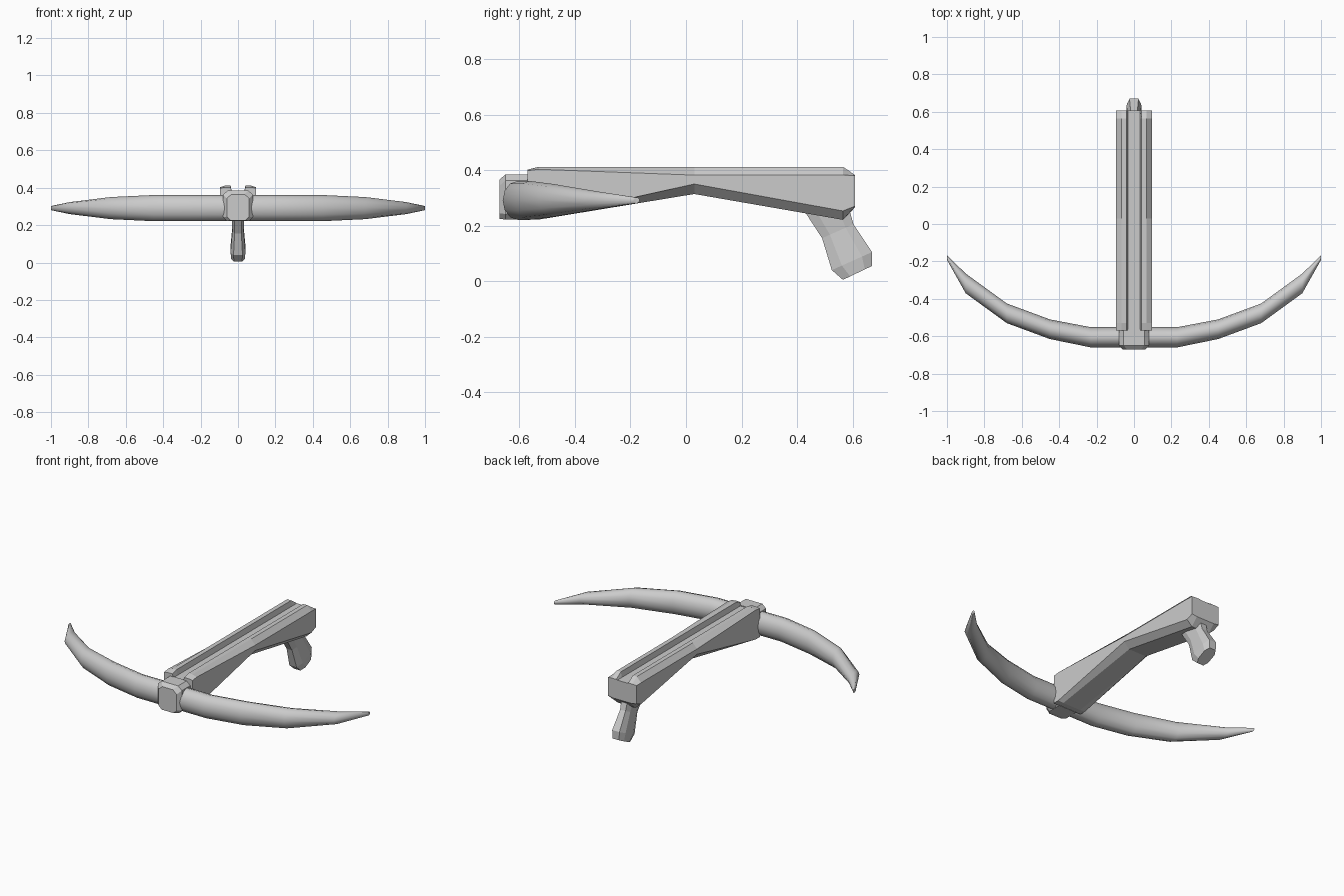
import bpy, bmesh, math

if "Cube" in bpy.data.objects:
    bpy.data.objects.remove(bpy.data.objects["Cube"])


def loft(name, rings):
    """Skin a list of equal-length point rings and cap both ends."""
    bm = bmesh.new()
    vs = [[bm.verts.new(p) for p in r] for r in rings]
    n = len(vs[0])
    for a, b in zip(vs, vs[1:]):
        for i in range(n):
            j = (i + 1) % n
            bm.faces.new((a[i], a[j], b[j], b[i]))
    bm.faces.new(vs[0])
    bm.faces.new(vs[-1])
    bmesh.ops.recalc_face_normals(bm, faces=bm.faces)
    me = bpy.data.meshes.new(name)
    bm.to_mesh(me)
    bm.free()
    ob = bpy.data.objects.new(name, me)
    bpy.context.collection.objects.link(ob)
    return ob


def mirror_ring(half, y):
    """Closed ring at depth y from a right-hand half profile (x, z)."""
    return [(x, y, z) for x, z in half] + [(-x, y, z) for x, z in reversed(half)]


# Bow limbs: x, outer y, inner y, half height
half_bow = [(0, -0.66, -0.55, 0.07), (0.23, -0.66, -0.552, 0.07),
            (0.45, -0.615, -0.51, 0.07), (0.68, -0.53, -0.425, 0.059),
            (0.9, -0.37, -0.265, 0.032), (1.0, -0.192, -0.167, 0.011)]
stations = [(-x, a, b, h) for x, a, b, h in reversed(half_bow[1:])] + half_bow
rings = []
for x, a, b, h in stations:
    ring = []
    for i in range(12):
        t = math.tau * i / 12
        ring.append((x, (a + b) / 2 + (b - a) / 2 * math.cos(t), 0.291 + h * math.sin(t)))
    rings.append(ring)
bow = loft("bow", rings)
bpy.context.view_layer.objects.active = bow
bow.select_set(True)
bpy.ops.object.shade_smooth_by_angle(angle=math.radians(50))

# Grooved stock: y, rail top, outer shoulder, lower side edge, bottom
rings = []
for y, top, shoulder, low, bottom in [
        (-0.57, 0.402, 0.398, 0.225, 0.224),
        (-0.53, 0.412, 0.403, 0.226, 0.222),
        (0.03, 0.412, 0.382, 0.35, 0.314),
        (0.565, 0.412, 0.382, 0.253, 0.221),
        (0.608, 0.383, 0.381, 0.27, 0.265)]:
    half = [(0.06, bottom), (0.095, low), (0.095, shoulder),
            (0.067, top), (0.04, top), (0.033, 0.38)]
    rings.append(mirror_ring(half, y))
loft("stock", rings)

# Nose block clamping the bow: y, half width, bottom, top
rings = []
for y, w, bottom, top in [(-0.672, 0.06, 0.225, 0.365), (-0.65, 0.08, 0.222, 0.385),
                          (-0.565, 0.08, 0.222, 0.385)]:
    half = [(w - 0.02, bottom), (w, bottom + 0.02), (w, top - 0.022), (w - 0.025, top)]
    rings.append(mirror_ring(half, y))
loft("nose_block", rings)

# Angled grip: front (y, z), back (y, z), half width
rings = []
for (fy, fz), (by, bz), w in [((0.415, 0.27), (0.582, 0.28), 0.036),
                              ((0.49, 0.155), (0.603, 0.205), 0.03),
                              ((0.525, 0.04), (0.67, 0.105), 0.04),
                              ((0.565, 0.005), (0.67, 0.055), 0.036)]:
    half = [(0.6 * w, 0), (w, 0.25), (w, 0.75), (0.6 * w, 1)]
    prof = half + [(-x, t) for x, t in reversed(half)]
    rings.append([(x, fy + (by - fy) * t, fz + (bz - fz) * t) for x, t in prof])
loft("grip", rings)
